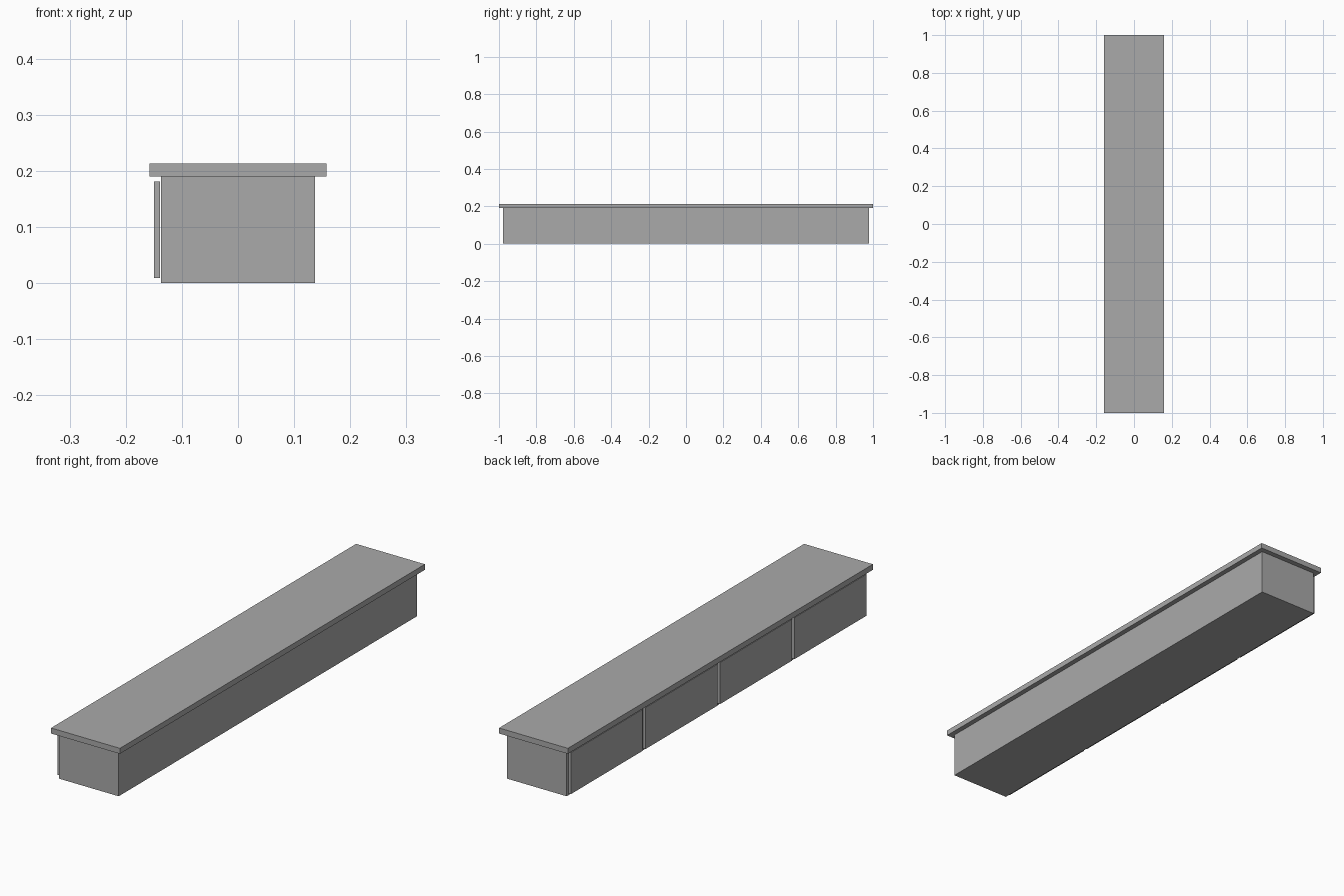
import bpy

cube = bpy.data.objects.get("Cube")
if cube:
    bpy.data.objects.remove(cube, do_unlink=True)

grey = bpy.data.materials.new("plain grey")
grey.use_nodes = True
colour = (0.4, 0.4, 0.4, 1)
grey.diffuse_color = colour
grey.node_tree.nodes["Principled BSDF"].inputs["Base Color"].default_value = colour


def box(name, low, high):
    """Box between two opposite corners."""
    bpy.ops.mesh.primitive_cube_add(size=1)
    ob = bpy.context.object
    ob.name = name
    ob.location = [(a + b) / 2 for a, b in zip(low, high)]
    ob.scale = [b - a for a, b in zip(low, high)]
    bpy.ops.object.transform_apply(location=True, rotation=False, scale=True)
    ob.data.materials.append(grey)
    return ob


BODY_X, BODY_Y, BODY_Z = 0.137, 0.978, 0.19
TOP_X, TOP_Z = 0.158, 0.213
DOORS, MARGIN = 4, 0.009

# Long cabinet body
box("cabinet_body", (-BODY_X, -BODY_Y, 0), (BODY_X, BODY_Y, BODY_Z))

# Overhanging top slab
box("countertop", (-TOP_X, -1, BODY_Z), (TOP_X, 1, TOP_Z))

# Row of door panels, standing just clear of the body
pitch = 2 * BODY_Y / DOORS
for i in range(DOORS):
    start = -BODY_Y + i * pitch
    box(f"door_panel_{i + 1}",
        (-0.15, start + MARGIN, MARGIN),
        (-0.139, start + pitch - MARGIN, BODY_Z - MARGIN))
